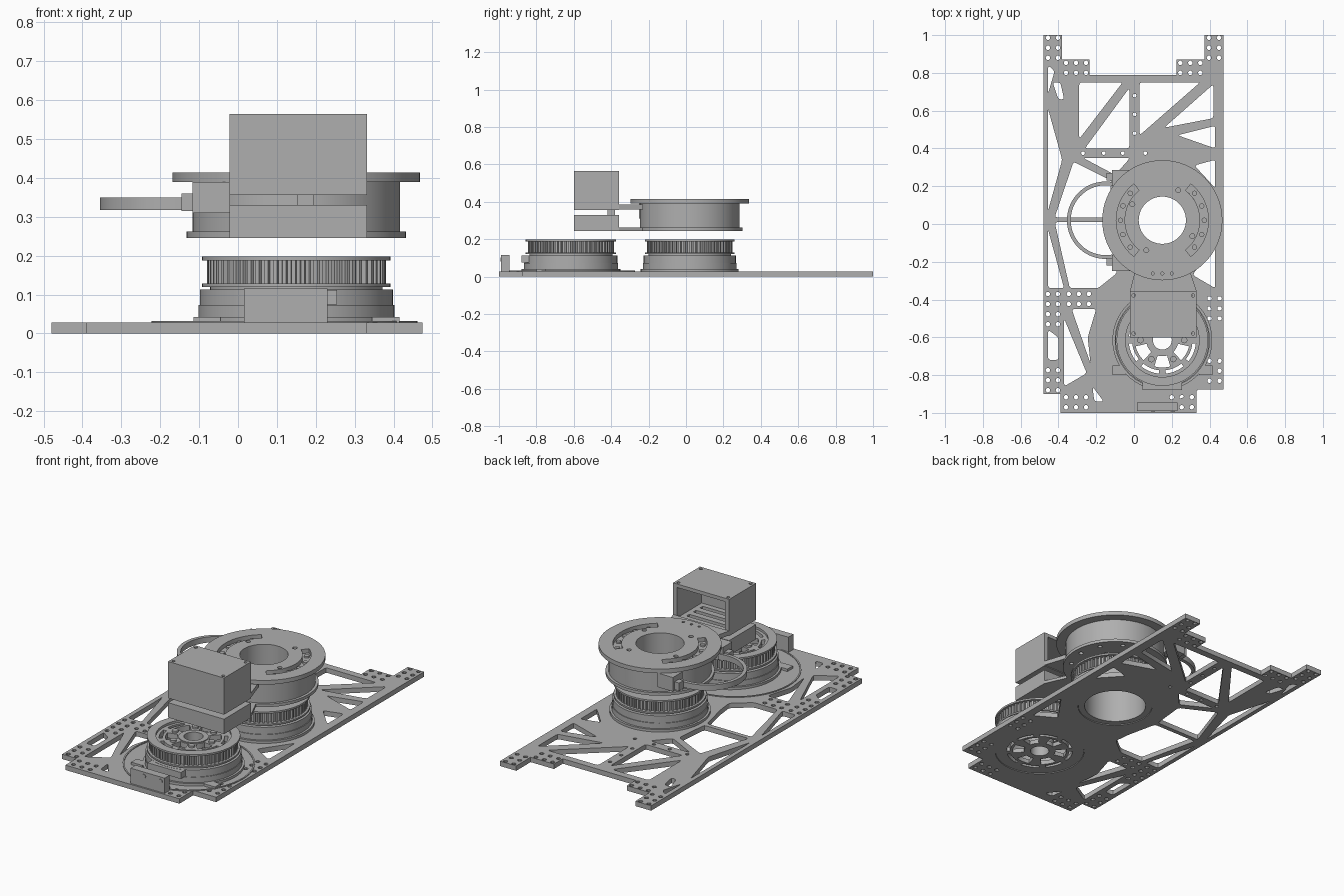
import bpy, bmesh
from math import sin, cos, pi, radians
from mathutils import Vector

old = bpy.data.objects.get("Cube")
if old:
    bpy.data.objects.remove(old, do_unlink=True)

metal = bpy.data.materials.new("machined grey")
GREY = (0.43, 0.43, 0.43, 1)
metal.diffuse_color = GREY
metal.use_nodes = True
metal.node_tree.nodes["Principled BSDF"].inputs["Base Color"].default_value = GREY
made = []


# ---- profile helpers ----
def circle(c, r, n=64):
    return [(c[0] + r * cos(2 * pi * i / n), c[1] + r * sin(2 * pi * i / n)) for i in range(n)]


def arc(c, r0, r1, a0, a1, n=16):
    """Curved band between two radii, angles in degrees."""
    angles = [radians(a0 + (a1 - a0) * i / n) for i in range(n + 1)]
    outer = [(c[0] + r1 * cos(a), c[1] + r1 * sin(a)) for a in angles]
    inner = [(c[0] + r0 * cos(a), c[1] + r0 * sin(a)) for a in reversed(angles)]
    return outer + inner


def gear(c, r_low, r_high, teeth):
    pts = []
    for i in range(teeth):
        for k, r in ((0, r_low), (.4, r_low), (.5, r_high), (.9, r_high)):
            a = 2 * pi * (i + k) / teeth
            pts.append((c[0] + r * cos(a), c[1] + r * sin(a)))
    return pts


def rect(x0, x1, y0, y1):
    return [(x0, y0), (x1, y0), (x1, y1), (x0, y1)]


def rounded(pts, r=.014):
    """Soften every corner with a short quadratic bend."""
    out = []
    for i, p in enumerate(pts):
        p, a, b = Vector(p), Vector(pts[i - 1]), Vector(pts[(i + 1) % len(pts)])
        s = p + (a - p).normalized() * min(r, (a - p).length * .4)
        e = p + (b - p).normalized() * min(r, (b - p).length * .4)
        out += [tuple(s * (1 - t) ** 2 + p * 2 * t * (1 - t) + e * t * t) for t in (0, .5, 1)]
    return out


def bolt_ring(c, r, count, size, start=0):
    return [circle((c[0] + r * cos(a), c[1] + r * sin(a)), size, 12)
            for a in (radians(start) + 2 * pi * i / count for i in range(count))]


def slab(name, loops, z0, z1):
    """Flat part: outer loop plus hole loops, extruded from z0 to z1."""
    cu = bpy.data.curves.new(name, 'CURVE')
    cu.dimensions, cu.fill_mode = '2D', 'BOTH'
    cu.extrude = (z1 - z0) / 2
    for loop in loops:
        sp = cu.splines.new('POLY')
        sp.points.add(len(loop) - 1)
        for pt, (x, y) in zip(sp.points, loop):
            pt.co = (x, y, 0, 1)
        sp.use_cyclic_u = True
    tmp = bpy.data.objects.new(name + "_profile", cu)
    bpy.context.collection.objects.link(tmp)
    dg = bpy.context.evaluated_depsgraph_get()
    me = bpy.data.meshes.new_from_object(tmp.evaluated_get(dg))
    bpy.data.objects.remove(tmp, do_unlink=True)
    bm = bmesh.new()
    bm.from_mesh(me)
    bmesh.ops.remove_doubles(bm, verts=bm.verts, dist=1e-5)
    bmesh.ops.recalc_face_normals(bm, faces=bm.faces)
    bmesh.ops.translate(bm, verts=bm.verts, vec=(0, 0, (z0 + z1) / 2))
    bm.to_mesh(me)
    bm.free()
    me.materials.clear()
    me.materials.append(metal)
    ob = bpy.data.objects.new(name, me)
    bpy.context.collection.objects.link(ob)
    made.append(ob)
    return ob


def ring(name, c, r0, r1, z0, z1, extra=()):
    return slab(name, [circle(c, r1), circle(c, r0)] + list(extra), z0, z1)


def box(name, x0, x1, y0, y1, z0, z1):
    return slab(name, [rect(x0, x1, y0, y1)], z0, z1)


REAR, FRONT = (.15, .02), (.15, -.615)
T = .028

# ---- base plate with truss pockets ----
outline = [(-.48, 1), (-.38, 1), (-.38, .87), (-.235, .87), (-.235, .79), (.225, .79), (.225, .87),
           (.372, .87), (.372, 1), (.475, 1), (.475, -.875), (.33, -.875), (.33, -1), (-.39, -1),
           (-.39, -.9), (-.48, -.9)]
rear_pockets = [
    [(-.29, .75), (-.06, .75), (-.29, .45)],
    [(-.025, .72), (-.025, .4), (-.26, .4)],
    [(.03, .75), (.35, .75), (.03, .47)],
    [(.42, .74), (.42, .56), (.16, .51)],
    [(.43, .52), (.43, .4), (.23, .47)],
    [(-.455, .61), (-.38, .34), (-.455, .07)],
    [(-.43, .75), (-.39, .75), (-.37, .66), (-.4, .66)],
    [(-.455, .84), (-.42, .81), (-.455, .69)],
    [(-.27, .35), (-.02, .35), (-.1, .26)],
    [(-.32, .33), (-.12, .23), (-.14, .035), (-.42, .035)],
]
front_pockets = [
    [(-.42, .01), (-.14, .01), (-.1, -.17), (-.09, -.26), (-.19, -.34), (-.34, -.34)],
    [(-.455, -.03), (-.37, -.34), (-.455, -.34)],
    [(.43, .34), (.32, .31), (.43, .19)],
    [(.43, -.1), (.43, -.34), (.31, -.27)],
    [(-.33, -.45), (-.2, -.45), (-.245, -.6), (-.23, -.74)],
    [(-.37, -.5), (-.25, -.79), (-.37, -.86)],
    [(-.455, -.56), (-.4, -.6), (-.4, -.72), (-.455, -.72)],
    [(-.22, -.86), (-.16, -.94), (-.21, -.94)],
]
# bolt grids: x start, columns, y start, rows, pitch .053
grids = [(-.456, 2, .88, 3), (-.36, 3, .8, 2), (.245, 3, .8, 2), (.397, 2, .88, 3),
         (-.456, 2, -.53, 4), (-.345, 3, -.423, 2), (-.456, 2, -.88, 3), (-.36, 3, -.97, 2),
         (.2, 3, -.97, 2), (.4, 2, -.83, 3), (.4, 2, -.5, 3)]
holes = [circle((x + .053 * i, y + .053 * j), .012, 10)
         for x, nx, y, ny in grids for i in range(nx) for j in range(ny)]
holes += [circle((x, .375), .01, 10) for x in (-.27, -.16, -.06, .06)]
holes += [circle((.003, y), .01, 10) for y in (.48, .58, .68)]
slab("base_plate", [outline] + [rounded(p) for p in rear_pockets + front_pockets] + holes
     + [circle(REAR, .2), circle(FRONT, .24)], 0, T)
ring("front_plate_lip", (.12, -.615), .334, .342, T, T + .004)


# ---- lower drive modules: housing and toothed pulley ----
def drive_module(name, c, bore, r):
    ring(name + "_foot", c, bore, r + .012, T, .042)
    ring(name + "_housing_lower", c, bore, r, .042, .073)
    ring(name + "_housing_upper", c, bore, r - .004, .073, .113)
    ring(name + "_neck", c, bore, r - .03, .113, .12)
    ring(name + "_flange_lower", c, bore, r - .01, .12, .129)
    slab(name + "_pulley", [gear(c, r - .032, r - .022, 60), circle(c, bore)], .129, .188)
    ring(name + "_flange_upper", c, bore, r - .01, .188, .198)


drive_module("rear_module", REAR, .165, .25)
ring("rear_bearing", REAR, .165, .199, .004, T)
drive_module("front_module", FRONT, .195, .252)


# ---- slotted wheels inside the front module ----
def wheel(name, r, z0, z1):
    slots = [arc(FRONT, .16, .178, a + 6, a + 39, 6) for a in range(0, 360, 45)]
    slots += [arc(FRONT, .085, .145, a + 13, a + 47, 6) for a in range(0, 360, 60)]
    ring(name, FRONT, .05, r, z0, z1, slots)


wheel("wheel_upper", .196, .155, .185)
wheel("wheel_lower", .239, .004, T)
ring("wheel_hub", FRONT, .05, .078, .01, .19)
for i, loop in enumerate(bolt_ring(FRONT, .116, 6, .017)):
    slab(f"wheel_bolt_{i}", [loop], .185, .195)

# ---- front brackets and tabs ----
bracket = box("front_bracket", .015, .23, -.99, -.945, T, .115)
for x in (.1, .205):
    bpy.ops.mesh.primitive_cylinder_add(vertices=20, radius=.011, depth=.006,
                                        location=(x, -.99, .092), rotation=(pi / 2, 0, 0))
    screw = bpy.context.object
    screw.name = "bracket_screw"
    screw.data.materials.append(metal)
    made.append(screw)
box("module_block", .045, .255, -.88, -.83, .075, .112)
for side in (-1, 1):
    x = .15 + side * .23
    box("module_tab", x - .035, x + .035, -.8, -.75, T, .042)

# ---- upper turntable ----
ring("turntable_base", REAR, .165, .282, .245, .262, bolt_ring(REAR, .24, 12, .012))
ring("turntable_body", REAR, .2, .267, .262, .39)
ring("turntable_bore", REAR, .125, .14, .25, .39)
cuts = []
for mid in (0, 180):
    cuts.append(arc(REAR, .2, .244, mid - 52, mid + 52, 24))
cuts += bolt_ring(REAR, .18, 4, .013, 62)
cuts += [circle((x, -.262), .008, 10) for x in (.1, .15, .2)]
ring("turntable_top", REAR, .125, .318, .39, .414, cuts)
for i, a in enumerate(list(range(-40, 41, 20)) + list(range(140, 221, 20))):
    p = (REAR[0] + .222 * cos(radians(a)), REAR[1] + .222 * sin(radians(a)))
    slab(f"slot_bolt_{i}", [circle(p, .014, 12)], .385, .4)

# ---- side loop and its clamps ----
slab("side_loop", [arc((-.15, .02), .185, .205, 72, 288, 40)], .318, .35)
for name, y0, y1 in (("rear_clamp", .2, .285), ("front_clamp", -.25, -.165)):
    box(name, -.117, -.02, y0, y1, .31, .39)
    box(name + "_ear", -.145, -.117, y0 + .03, y1 - .015, .315, .36)

# ---- front carriage: arms, lower block and open backed case ----
X0, X1, Y0, Y1 = -.022, .332, -.6, -.358
slab("lower_arm", [[(X0, Y1), (X1, Y1), (.27, -.22), (.03, -.22)]], .245, .262)
slab("upper_arm", [[(X0, Y1), (X1, Y1), (.29, -.23), (.01, -.23)]], .36, .385)
box("lower_block", X0, X1, Y0, Y1, .245, .33)
box("carriage_post", .152, .195, -.42, -.38, .33, .356)
slots = [rect(.03, .28, y, y + .025) for y in (-.55, -.49, -.43)]
slab("case_floor", [rect(X0, X1, Y0, Y1)] + slots, .356, .372)
corners = [circle((x, y), .009, 12) for x in (X0 + .02, X1 - .02) for y in (Y0 + .02, Y1 - .02)]
slab("case_roof", [rect(X0, X1, Y0, Y1)] + corners, .545, .565)
box("case_front", X0, X1, Y0, Y0 + .02, .372, .545)
box("case_right", X0, X0 + .025, Y0 + .02, Y1, .372, .545)
box("case_left", X1 - .025, X1, Y0 + .02, Y1, .372, .545)

# ---- smooth round walls, keep machined edges crisp ----
bpy.ops.object.select_all(action='DESELECT')
for ob in made:
    ob.select_set(True)
bpy.context.view_layer.objects.active = made[0]
bpy.ops.object.shade_smooth_by_angle(angle=radians(25))
